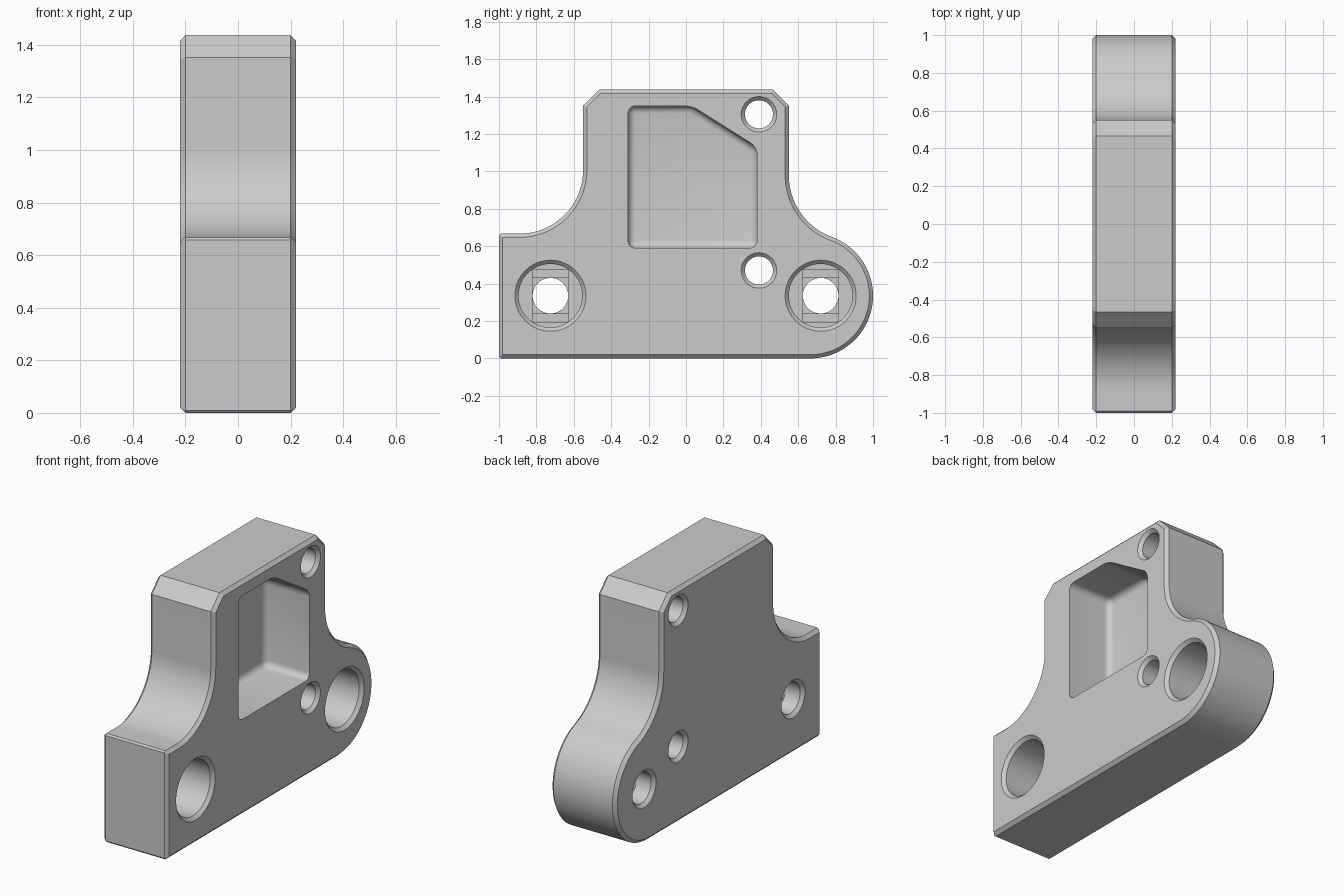
import bpy, bmesh, math
from mathutils import Matrix, Vector

if "Cube" in bpy.data.objects:
    bpy.data.objects.remove(bpy.data.objects["Cube"], do_unlink=True)

HALF = 0.22      # half the plate thickness
EDGE = 0.02      # edge chamfer
SINK = 0.30      # depth of pocket and counterbores

grey = bpy.data.materials.new("plain grey")
grey.use_nodes = True
colour = (0.6, 0.6, 0.6, 1)
grey.diffuse_color = colour
grey.node_tree.nodes["Principled BSDF"].inputs["Base Color"].default_value = colour


def finish(bm, name):
    bmesh.ops.recalc_face_normals(bm, faces=bm.faces)
    mesh = bpy.data.meshes.new(name)
    bm.to_mesh(mesh)
    bm.free()
    mesh.materials.append(grey)
    obj = bpy.data.objects.new(name, mesh)
    bpy.context.collection.objects.link(obj)
    return obj


def prism(outline, x0, x1):
    """Extrude a (y, z) outline along x."""
    bm = bmesh.new()
    face = bm.faces.new([bm.verts.new((x0, y, z)) for y, z in outline])
    new = bmesh.ops.extrude_face_region(bm, geom=[face])["geom"]
    moved = [v for v in new if isinstance(v, bmesh.types.BMVert)]
    bmesh.ops.translate(bm, verts=moved, vec=(x1 - x0, 0, 0))
    return bm


def arc(cy, cz, r, a0, a1, n=24):
    return [(cy + r * math.cos(a0 + (a1 - a0) * i / n),
             cz + r * math.sin(a0 + (a1 - a0) * i / n)) for i in range(n + 1)]


def box(y, z, hy, hz, x0, x1):
    return prism([(y - hy, z - hz), (y + hy, z - hz), (y + hy, z + hz), (y - hy, z + hz)], x0, x1)


def lathe(profile, y, z):
    """Spin an (x, radius) profile about the x direction."""
    bm = bmesh.new()
    pts = [bm.verts.new((x, r, 0)) for x, r in profile]
    edges = [bm.edges.new(pair) for pair in zip(pts, pts[1:])]
    bmesh.ops.spin(bm, geom=pts + edges, cent=(0, 0, 0), axis=(1, 0, 0),
                   angle=math.tau, steps=64, use_duplicate=False)
    bmesh.ops.remove_doubles(bm, verts=bm.verts, dist=1e-5)
    bmesh.ops.translate(bm, verts=bm.verts, vec=(0, y, z))
    return bm


# Plate outline: rounded foot, concave shoulders, clipped top corners
foot_y, foot_r, neck, top, shelf = 0.665, 0.335, 0.55, 1.437, 0.667
fil = 0.35
cy = neck + fil
cz = foot_r + math.sqrt((fil + foot_r) ** 2 - (cy - foot_y) ** 2)
lean = math.atan2(cz - foot_r, cy - foot_y)
clip = 0.085
outline = [(-1 + 0.01, 0)]
outline += arc(foot_y, foot_r, foot_r, -math.pi / 2, lean, 40)
outline += arc(cy, cz, fil, lean + math.pi, math.pi)[1:]
outline += [(neck, top - clip), (neck - clip, top), (clip - neck, top), (-neck, top - clip)]
outline += arc(-neck - 0.34, shelf + 0.34, 0.34, 0, -math.pi / 2)
outline += [(-1 + 0.01, shelf), (-1, shelf - 0.01), (-1, 0.01)]

bm = prism(outline, -HALF, HALF)
rims = [e for e in bm.edges if abs(e.verts[0].co.x - e.verts[1].co.x) < 1e-6]
bmesh.ops.bevel(bm, geom=rims, offset=EDGE, segments=1, affect='EDGES')
plate = finish(bm, "mounting_plate")

cutters = []

# Pocket with rounded corners and floor
floor = HALF - SINK
bm = prism([(-0.31, 0.59), (0.38, 0.59), (0.38, 1.13), (0.03, 1.35), (-0.31, 1.35)],
           floor, HALF + 0.1)
inner = [e for e in bm.edges if min(v.co.x for v in e.verts) < floor + 1e-4]
bmesh.ops.bevel(bm, geom=inner, offset=0.04, segments=5, profile=0.5, affect='EDGES')
cutters.append(finish(bm, "pocket_cutter"))

# Small through holes, chamfered at both ends
over = 0.01


def flare(r, side):
    return [(side * (HALF + over), r + EDGE + over), (side * (HALF - EDGE), r)]


for z in (0.47, 1.305):
    r = 0.075
    shape = [(-HALF - over, 0)] + flare(r, -1) + flare(r, 1)[::-1] + [(HALF + over, 0)]
    cutters.append(finish(lathe(shape, 0.39, z), "small_hole_cutter"))

# Counterbored holes with a stepped slot and square at the bore floor
for y in (-0.725, 0.72):
    z, r, bore = 0.335, 0.095, 0.17
    shape = ([(-HALF - over, 0)] + flare(r, -1) + [(floor, r), (floor, bore)]
             + flare(bore, 1)[::-1] + [(HALF + over, 0)])
    cutters.append(finish(lathe(shape, y, z), "counterbore_cutter"))
    cutters.append(finish(box(y, z, r, 0.14, floor - 0.011, floor + 0.05), "slot_cutter"))
    cutters.append(finish(box(y, z, r, r, floor - 0.022, floor + 0.05), "square_cutter"))

# Cut everything, then discard the cutters
bpy.context.view_layer.objects.active = plate
for cutter in cutters:
    cutter.hide_render = True
    mod = plate.modifiers.new("cut", 'BOOLEAN')
    mod.operation, mod.solver, mod.object = 'DIFFERENCE', 'EXACT', cutter
    bpy.ops.object.modifier_apply(modifier=mod.name)
for cutter in cutters:
    bpy.data.objects.remove(cutter, do_unlink=True)

bpy.ops.object.select_all(action='DESELECT')
plate.select_set(True)
bpy.ops.object.shade_smooth_by_angle(angle=math.radians(25))
